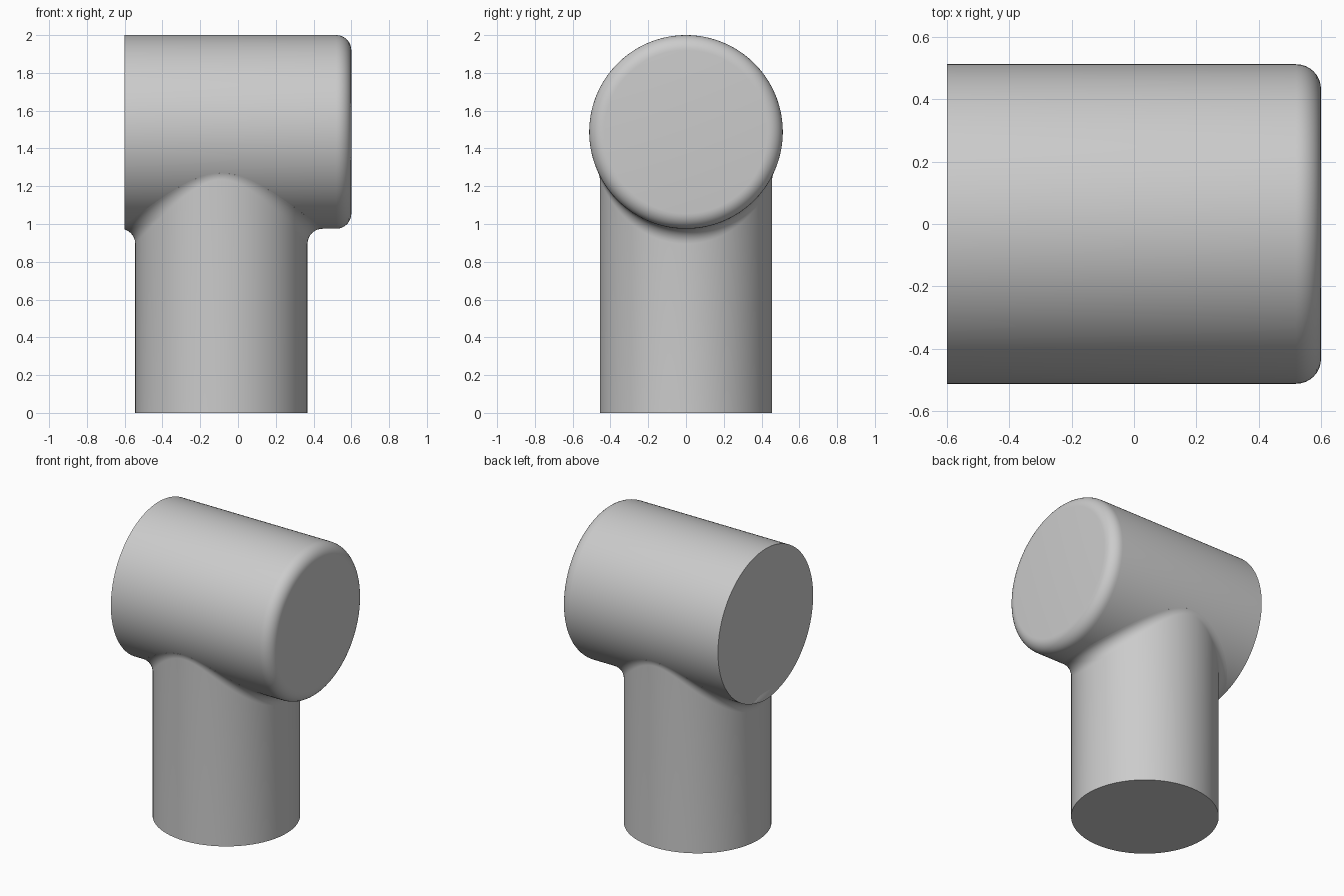
import bpy, bmesh
from math import sin, cos, pi, sqrt
from mathutils import Vector

if "Cube" in bpy.data.objects:
    bpy.data.objects.remove(bpy.data.objects["Cube"])

N = 144                      # sides around each cylinder
HEAD_R, HEAD_Z = 0.5125, 1.4875
LEG_R, LEG_X = 0.456, -0.088
HALF = 0.6                   # head half length
FIL = 0.08                   # fillet radius
STEPS = 8


def loft(name, rings, cut_x=None):
    """Skin a stack of closed rings, cap both ends, optionally trim at x."""
    bm = bmesh.new()
    loops = [[bm.verts.new(p) for p in ring] for ring in rings]
    for a, b in zip(loops, loops[1:]):
        for i in range(N):
            j = (i + 1) % N
            bm.faces.new((a[i], a[j], b[j], b[i]))
    bm.faces.new(loops[0][::-1])
    bm.faces.new(loops[-1])
    if cut_x is not None:
        geom = bm.verts[:] + bm.edges[:] + bm.faces[:]
        bmesh.ops.bisect_plane(bm, geom=geom, plane_co=(cut_x, 0, 0),
                               plane_no=(-1, 0, 0), clear_outer=True)
        bmesh.ops.holes_fill(bm, edges=[e for e in bm.edges if e.is_boundary], sides=0)
    bmesh.ops.recalc_face_normals(bm, faces=bm.faces[:])
    mesh = bpy.data.meshes.new(name)
    bm.to_mesh(mesh)
    bm.free()
    ob = bpy.data.objects.new(name, mesh)
    bpy.context.collection.objects.link(ob)
    bpy.ops.object.select_all(action='DESELECT')
    bpy.context.view_layer.objects.active = ob
    ob.select_set(True)
    bpy.ops.object.shade_smooth_by_angle(angle=pi / 6)
    return ob


angles = [2 * pi * i / N for i in range(N)]

# Horizontal head: flat left end, rounded right end
profile = [(-HALF, HEAD_R)]
for k in range(STEPS + 1):
    a = pi / 2 * k / STEPS
    profile.append((HALF - FIL + FIL * sin(a), HEAD_R - FIL + FIL * cos(a)))
loft("head", [[(x, r * sin(t), HEAD_Z + r * cos(t)) for t in angles] for x, r in profile])

# Upright leg: straight tube, then a rolling-ball fillet where it meets the head
rings = [[] for _ in range(STEPS + 3)]
for t in angles:
    out = Vector((cos(t), sin(t), 0))
    c = Vector((LEG_X, 0, 0)) + out * (LEG_R + FIL)
    c.z = HEAD_Z - sqrt((HEAD_R + FIL) ** 2 - c.y ** 2)
    to_leg = -out
    to_head = Vector((0, -c.y, HEAD_Z - c.z)).normalized()
    ang = to_leg.angle(to_head)
    rings[0].append((LEG_X + LEG_R * out.x, LEG_R * out.y, 0))
    for k in range(STEPS + 1):
        f = k / STEPS
        d = (to_leg * sin((1 - f) * ang) + to_head * sin(f * ang)) / sin(ang)
        rings[k + 1].append(c + d * FIL)
    # hidden top ring inside the head
    rings[-1].append((LEG_X + 0.3 * out.x, 0.3 * out.y, HEAD_Z))
loft("leg", rings, cut_x=-HALF)
